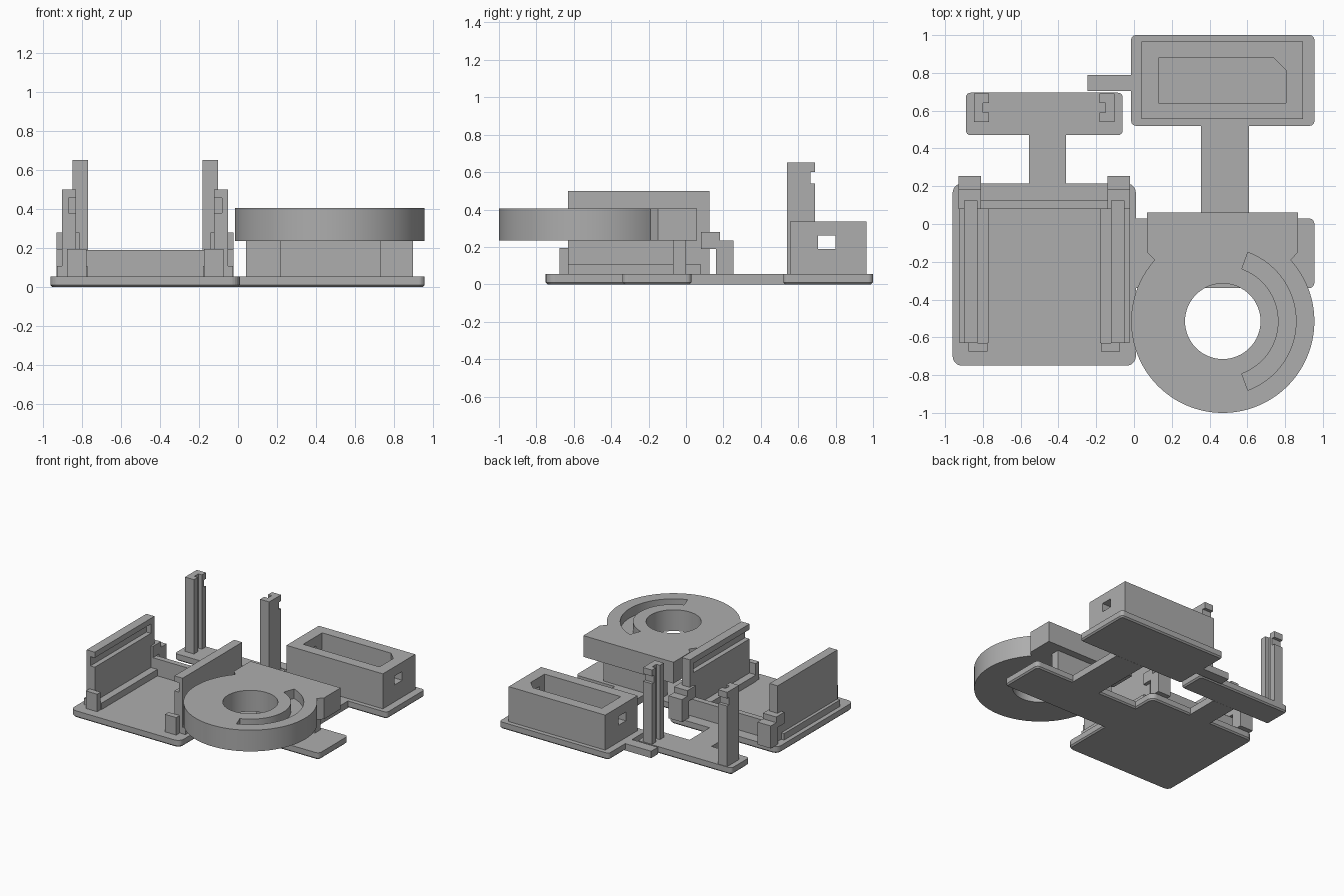
import bpy, bmesh
from math import cos, sin, radians, pi

cube = bpy.data.objects.get("Cube")
if cube:
    bpy.data.objects.remove(cube, do_unlink=True)

gray = bpy.data.materials.new("plain gray")
gray.use_nodes = True
gray.diffuse_color = (0.42, 0.42, 0.42, 1)
gray.node_tree.nodes["Principled BSDF"].inputs["Base Color"].default_value = gray.diffuse_color

FLOOR = 0.055          # top of the base plates
MID = -0.475           # mirror line of the tray


def prism(name, outline, z0, z1, chamfer=0):
    """Extrude a counter-clockwise outline; optionally chamfer its bottom rim."""
    bm = bmesh.new()
    low = bm.faces.new([bm.verts.new((x, y, z0)) for x, y in outline])
    top = bmesh.ops.extrude_face_region(bm, geom=[low], use_keep_orig=True)["geom"]
    for v in top:
        if isinstance(v, bmesh.types.BMVert):
            v.co.z = z1
    if chamfer:
        rim = [e for e in bm.edges if all(v.co.z == low.verts[0].co.z for v in e.verts)]
        bmesh.ops.bevel(bm, geom=rim, offset=chamfer, segments=1, affect='EDGES')
    bmesh.ops.recalc_face_normals(bm, faces=bm.faces)
    mesh = bpy.data.meshes.new(name)
    bm.to_mesh(mesh)
    bm.free()
    mesh.materials.append(gray)
    ob = bpy.data.objects.new(name, mesh)
    bpy.context.collection.objects.link(ob)
    return ob


def rect(x0, x1, y0, y1):
    return [(x0, y0), (x1, y0), (x1, y1), (x0, y1)]


def box(name, x0, x1, y0, y1, z0, z1):
    return prism(name, rect(x0, x1, y0, y1), z0, z1)


def arc(cx, cy, r, a0, a1, n):
    return [(cx + r * cos(radians(a0 + (a1 - a0) * i / n)),
             cy + r * sin(radians(a0 + (a1 - a0) * i / n))) for i in range(n + 1)]


def plate(name, x0, x1, y0, y1, r):
    """Base plate with rounded corners."""
    pts = []
    for cx, cy, a in ((x1 - r, y1 - r, 0), (x0 + r, y1 - r, 90),
                      (x0 + r, y0 + r, 180), (x1 - r, y0 + r, 270)):
        pts += arc(cx, cy, r, a, a + 90, 6)
    return prism(name, pts, 0, FLOOR, 0.011)


def cut(ob, *cutters):
    """Subtract cutters, bake the result and remove them."""
    for c in cutters:
        c.hide_render = True
        m = ob.modifiers.new("cut", 'BOOLEAN')
        m.operation = 'DIFFERENCE'
        m.solver = 'EXACT'
        m.object = c
    bpy.context.view_layer.update()
    graph = bpy.context.evaluated_depsgraph_get()
    mesh = bpy.data.meshes.new_from_object(ob.evaluated_get(graph))
    ob.modifiers.clear()
    ob.data = mesh
    for c in cutters:
        bpy.data.objects.remove(c, do_unlink=True)


def smooth(ob):
    bpy.ops.object.select_all(action='DESELECT')
    ob.select_set(True)
    bpy.context.view_layer.objects.active = ob
    bpy.ops.object.shade_smooth_by_angle(angle=radians(30))


# Base plates and the flat bridges joining them
plate("tray_plate", -0.96, 0.01, -0.75, 0.215, 0.05)
plate("ring_plate", -0.06, 0.955, -0.34, 0.03, 0.03)
plate("case_plate", -0.015, 0.955, 0.52, 1.0, 0.025)
plate("post_plate", -0.89, -0.06, 0.47, 0.695, 0.025)
box("post_bridge", -0.555, -0.36, 0.2, 0.48, 0, FLOOR)
box("case_bridge", 0.355, 0.61, 0.0, 0.53, 0, FLOOR)
box("side_tab", -0.245, 0.0, 0.705, 0.79, 0, FLOOR)

# Open case with a chamfered pocket and a window through both ends
case = box("case", 0.04, 0.895, 0.555, 0.965, FLOOR, 0.335)
pocket = [(0.13, 0.64), (0.805, 0.64), (0.805, 0.815), (0.74, 0.88), (0.13, 0.88)]
cut(case, prism("pocket_cutter", pocket, 0.03, 0.4),
    box("window_cutter", -0.05, 1.0, 0.705, 0.80, 0.19, 0.26))

# Ring housing: round disc merging into a square outlet block
CX, CY, R = 0.47, -0.515, 0.485
outline = arc(CX, CY, R, 138 - 360, 42, 96)
outline += [(0.868, -0.15), (0.868, 0.06), (0.069, 0.06), (0.069, -0.15)]
ring = prism("ring_housing", outline, 0.235, 0.405)
groove = arc(CX, CY, 0.388, -70, 70, 40) + arc(CX, CY, 0.295, 70, -70, 40)
cut(ring, prism("hole_cutter", arc(CX, CY, 0.2, 0, 354.375, 63), 0.1, 0.5),
    prism("groove_cutter", groove, 0.33, 0.5))
smooth(ring)
box("ring_support", 0.215, 0.73, -0.07, 0.0, FLOOR, 0.24)

# Tray back wall
box("tray_back_wall", -0.88, 2 * MID + 0.88, 0.08, 0.125, FLOOR, 0.19)


# Parts mirrored about the tray centre line
def pair_box(side, name, x0, x1, y0, y1, z0, z1):
    if side == "left":
        x0, x1 = 2 * MID - x1, 2 * MID - x0
    return box(name + "_" + side, x0, x1, y0, y1, z0, z1)


for side in ("right", "left"):
    pair_box(side, "rail_foot", -0.925, -0.77, -0.63, 0.08, FLOOR, 0.107)
    wall = pair_box(side, "rail_wall", -0.9, -0.828, -0.63, 0.125, FLOOR, 0.5)
    cut(wall, pair_box(side, "slot_cutter", -0.867, -0.7, -0.7, 0.08, 0.38, 0.455))
    pair_box(side, "front_stop", -0.875, -0.775, -0.675, -0.63, FLOOR, 0.195)
    # Stepped clip behind each rail
    pair_box(side, "clip_arm", -0.928, -0.81, 0.08, 0.183, 0.19, 0.28)
    pair_box(side, "clip_block", -0.928, -0.81, 0.16, 0.253, FLOOR, 0.235)
    # Tall post with inner channel and a catch notch at the back
    post = pair_box(side, "post", -0.848, -0.768, 0.54, 0.69, FLOOR, 0.65)
    cut(post, pair_box(side, "channel_cutter", -0.8, -0.7, 0.59, 0.64, FLOOR - 0.02, 0.7),
        pair_box(side, "notch_cutter", -0.9, -0.7, 0.665, 0.75, 0.54, 0.6))
